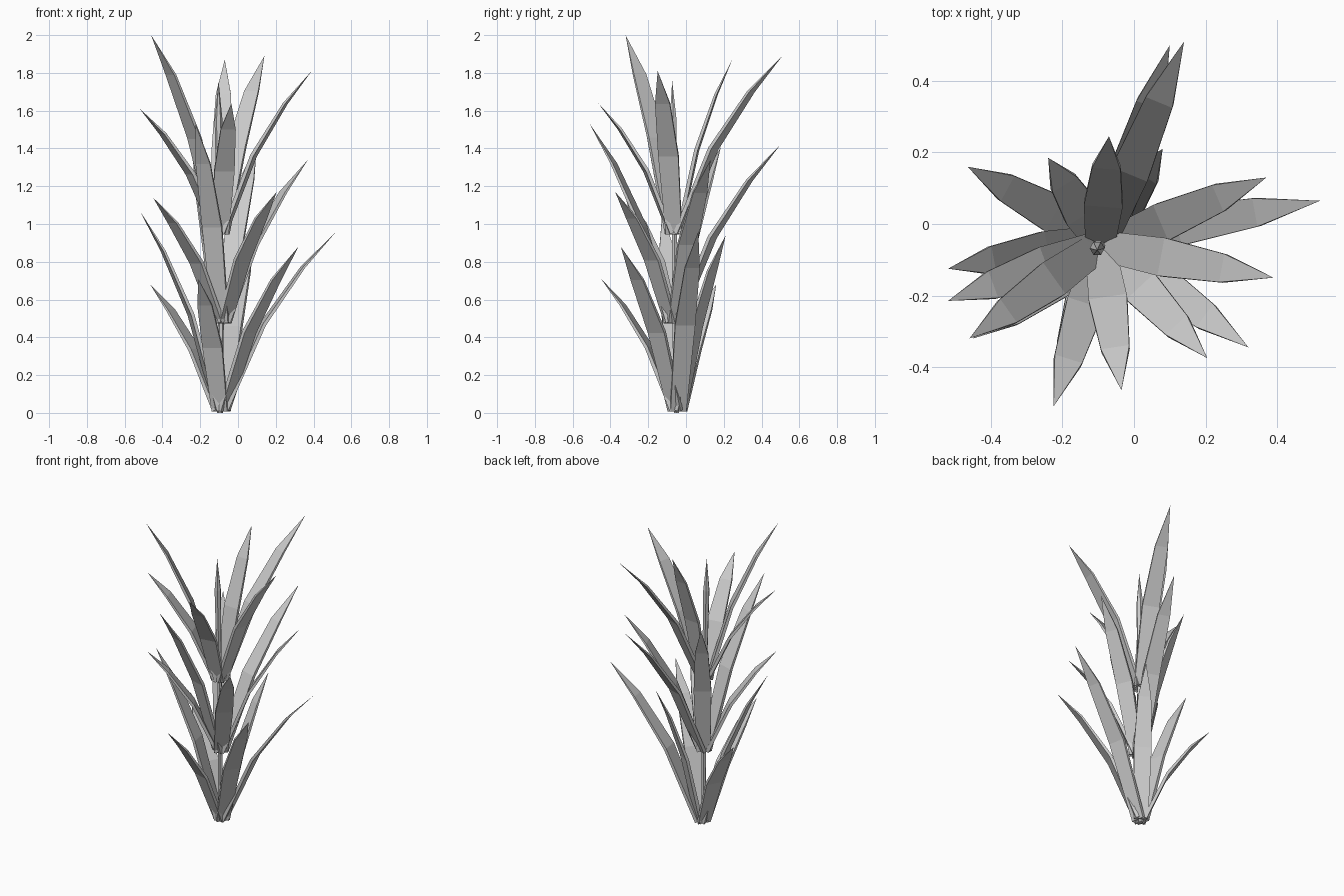
import bpy
import bmesh
from mathutils import Vector

if "Cube" in bpy.data.objects:
    bpy.data.objects.remove(bpy.data.objects["Cube"])

# each tier: base centre of the leaf whorl, then leaf tip positions
TIERS = [
    ("lower", (-0.09, -0.045, 0.012),
     [(0.52, 0.065, 0.96), (0.32, -0.345, 0.88), (-0.21, -0.45, 0.71),
      (0.08, 0.21, 0.94), (-0.465, 0.16, 0.68), (-0.52, -0.125, 1.07)]),
    ("middle", (-0.085, -0.065, 0.48),
     [(-0.225, -0.51, 1.53), (0.10, 0.50, 1.42), (0.37, 0.13, 1.34),
      (-0.45, -0.32, 1.14), (0.205, -0.375, 1.17), (-0.24, 0.185, 1.41)]),
    ("upper", (-0.095, -0.06, 0.95),
     [(-0.46, -0.32, 2.0), (-0.07, 0.245, 1.87), (0.14, 0.51, 1.89),
      (0.39, -0.15, 1.81), (-0.52, -0.215, 1.61), (-0.035, -0.465, 1.64)]),
]

# leaf profile: outward fraction, height fraction, width, thickness
PROFILE = [(0.0, 0.0, 0.085, 0.022), (0.34, 0.48, 0.108, 0.018), (0.70, 0.80, 0.08, 0.012)]


def finish(bm, name):
    bmesh.ops.recalc_face_normals(bm, faces=bm.faces)
    mesh = bpy.data.meshes.new(name)
    bm.to_mesh(mesh)
    bm.free()
    obj = bpy.data.objects.new(name, mesh)
    bpy.context.collection.objects.link(obj)
    return obj


def skin(bm, rings, tip):
    """Bridge rings of equal length and close them to a point."""
    loops = [[bm.verts.new(p) for p in ring] for ring in rings]
    end = bm.verts.new(tip)
    n = len(loops[0])
    bm.faces.new(loops[0])
    for a, b in zip(loops, loops[1:]):
        for i in range(n):
            j = (i + 1) % n
            bm.faces.new((a[i], a[j], b[j], b[i]))
    for i in range(n):
        bm.faces.new((loops[-1][i], loops[-1][(i + 1) % n], end))


def leaf(name, centre, tip):
    c, t = Vector(centre), Vector(tip)
    out = Vector((t.x - c.x, t.y - c.y, 0)).normalized()
    side = Vector((-out.y, out.x, 0))
    base = c + out * 0.02
    span = t - base
    normal = side.cross(span).normalized()
    rings = []
    for r, h, w, th in PROFILE:
        p = base + Vector((span.x * r, span.y * r, span.z * h))
        s, d = side * w / 2, normal * th / 2
        rings.append([p - s - d, p + s - d, p + s + d, p - s + d])
    bm = bmesh.new()
    skin(bm, rings, t)
    return finish(bm, name)


# leaves
for tier, centre, tips in TIERS:
    for i, tip in enumerate(tips):
        leaf(f"{tier}_leaf_{i + 1}", centre, tip)

# slender stem ending in a pointed central shoot
SECTIONS = [(-0.095, -0.05, 0.0, 0.015), (-0.09, -0.06, 0.48, 0.015),
            (-0.095, -0.06, 0.95, 0.015), (-0.103, -0.068, 1.55, 0.021)]
HEX = [(1, 0), (0.5, 0.87), (-0.5, 0.87), (-1, 0), (-0.5, -0.87), (0.5, -0.87)]
bm = bmesh.new()
skin(bm, [[(x + r * u, y + r * v, z) for u, v in HEX] for x, y, z, r in SECTIONS],
     (-0.103, -0.073, 1.76))
finish(bm, "stem")
